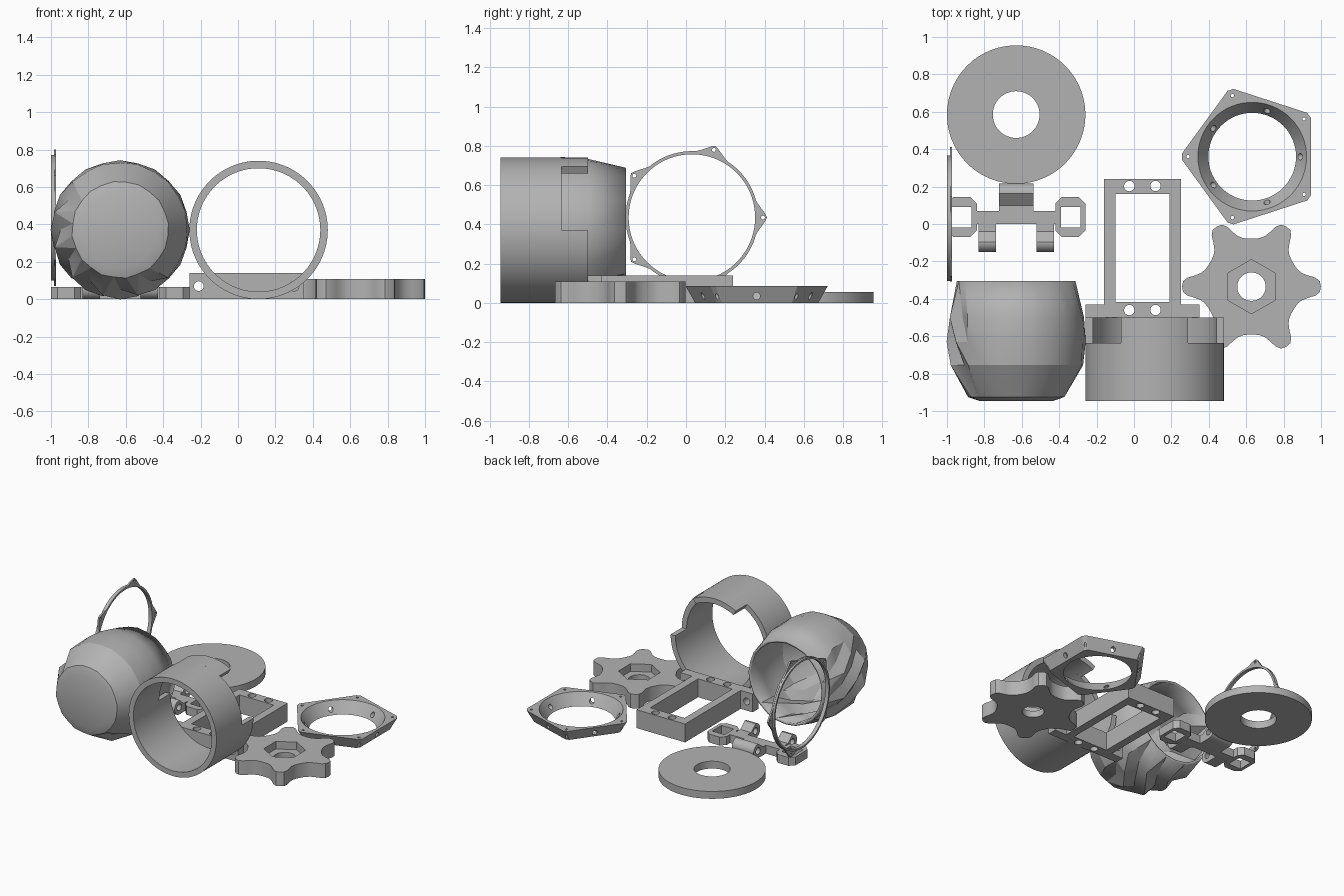
import bpy, bmesh
from math import sin, cos, pi, radians
from mathutils import Vector, Matrix

cube = bpy.data.objects.get("Cube")
if cube:
    bpy.data.objects.remove(cube, do_unlink=True)

grey = bpy.data.materials.new("plain_grey")
grey.use_nodes = True
grey.diffuse_color = (0.45, 0.45, 0.45, 1)
grey.node_tree.nodes["Principled BSDF"].inputs["Base Color"].default_value = grey.diffuse_color

# Plane axes (u, v, w) for each extrusion direction
FRAMES = {
    "z": Matrix.Identity(4),
    "y": Matrix(((1, 0, 0, 0), (0, 0, 1, 0), (0, 1, 0, 0), (0, 0, 0, 1))),
    "x": Matrix(((0, 0, 1, 0), (1, 0, 0, 0), (0, 1, 0, 0), (0, 0, 0, 1))),
}


def finish(name, bm, angle=30):
    bmesh.ops.recalc_face_normals(bm, faces=bm.faces)
    mesh = bpy.data.meshes.new(name)
    bm.to_mesh(mesh)
    bm.free()
    mesh.materials.clear()
    mesh.materials.append(grey)
    obj = bpy.data.objects.new(name, mesh)
    bpy.context.collection.objects.link(obj)
    smooth(obj, angle)
    return obj


def smooth(obj, angle=30):
    bpy.ops.object.select_all(action="DESELECT")
    obj.select_set(True)
    bpy.context.view_layer.objects.active = obj
    bpy.ops.object.shade_smooth_by_angle(angle=radians(angle))


def arc(u, v, r, start=0, end=360, n=64):
    """Points on an arc; a full turn leaves out the repeated end point."""
    last = n if end - start == 360 else n + 1
    steps = [radians(start + (end - start) * i / n) for i in range(last)]
    return [(u + r * cos(a), v + r * sin(a)) for a in steps]


def box(u0, u1, v0, v1):
    return [(u0, v0), (u1, v0), (u1, v1), (u0, v1)]


def plate(name, loops, w0, w1, axis="z"):
    """Extrude an outline (first loop) with holes (other loops)."""
    curve = bpy.data.curves.new(name, "CURVE")
    curve.dimensions = "2D"
    curve.fill_mode = "BOTH"
    curve.extrude = (w1 - w0) / 2
    for loop in loops:
        spline = curve.splines.new("POLY")
        spline.points.add(len(loop) - 1)
        for point, (u, v) in zip(spline.points, loop):
            point.co = (u, v, 0, 1)
        spline.use_cyclic_u = True
    temp = bpy.data.objects.new(name + "_outline", curve)
    bpy.context.collection.objects.link(temp)
    graph = bpy.context.evaluated_depsgraph_get()
    mesh = bpy.data.meshes.new_from_object(temp.evaluated_get(graph))
    bm = bmesh.new()
    bm.from_mesh(mesh)
    bpy.data.objects.remove(temp, do_unlink=True)
    bpy.data.meshes.remove(mesh)
    bmesh.ops.remove_doubles(bm, verts=bm.verts, dist=0.0001)
    bmesh.ops.translate(bm, verts=bm.verts, vec=(0, 0, (w0 + w1) / 2))
    bmesh.ops.transform(bm, matrix=FRAMES[axis], verts=bm.verts)
    return finish(name, bm)


def loft(name, low, high, z0, z1):
    """Solid between two outlines with equal point counts."""
    bm = bmesh.new()
    a = [bm.verts.new((x, y, z0)) for x, y in low]
    b = [bm.verts.new((x, y, z1)) for x, y in high]
    bm.faces.new(a)
    bm.faces.new(b)
    for i in range(len(a)):
        j = (i + 1) % len(a)
        bm.faces.new((a[i], a[j], b[j], b[i]))
    return finish(name, bm)


def cut(obj, cutters):
    bpy.ops.object.select_all(action="DESELECT")
    bpy.context.view_layer.objects.active = obj
    for cutter in cutters:
        cutter.hide_render = True
        mod = obj.modifiers.new("cut", "BOOLEAN")
        mod.operation = "DIFFERENCE"
        mod.solver = "EXACT"
        mod.object = cutter
        bpy.ops.object.modifier_apply(modifier=mod.name)
        bpy.data.objects.remove(cutter, do_unlink=True)
    smooth(obj)


# Flat washer
plate("washer_disc", [arc(-0.63, 0.585, 0.37, n=96), arc(-0.63, 0.585, 0.125)], 0, 0.056)

# Tube lying along y, with two side notches at the back
TX, TZ, RO, RI = 0.11, 0.37, 0.37, 0.33
plate("tube_body", [arc(TX, TZ, RO, n=96), arc(TX, TZ, RI, n=96)], -0.945, -0.635, "y")
for name, s, e in (("tube_top_tab", 61, 119), ("tube_lower_tab", 180, 359.9)):
    plate(name, [arc(TX, TZ, RO, s, e, 48) + arc(TX, TZ, RI, e, s, 48)], -0.635, -0.5, "y")

# Faceted bowl lying along y, closed at the front, folded on its lower left side
SEG = 24
bowl_rings = [  # y, radius, twist in steps, fold depth
    (-0.945, 0.2, 0, 0), (-0.925, 0.26, 0.5, 0.02), (-0.755, 0.362, 1, 0.12),
    (-0.63, 0.372, 2, 0.1), (-0.5, 0.367, 3, 0.1), (-0.305, 0.317, 4, 0)]
bm = bmesh.new()
rings = []
for y, r, twist, fold in bowl_rings:
    ring = []
    for i in range(SEG):
        a = 2 * pi * (i + twist) / SEG
        folded = 150 < (a * 180 / pi) % 360 < 310
        k = 1 - (fold if folded else 0.012) * (i % 2)
        ring.append(bm.verts.new((-0.63 + r * k * cos(a), y, 0.371 + r * k * sin(a))))
    rings.append(ring)
bm.faces.new(rings[0])
for a, b in zip(rings, rings[1:]):
    for i in range(SEG):
        j = (i + 1) % SEG
        bm.faces.new((a[i], a[j], b[i]))
        bm.faces.new((a[j], b[j], b[i]))
bowl = finish("faceted_bowl", bm, 20)
wall = bowl.modifiers.new("wall", "SOLIDIFY")
wall.thickness = 0.018
wall.offset = -1

# Thin pentagonal ring standing on the left
CY, CZ = 0.03, 0.435
outline = []
for i in range(120):
    t = radians(3 * i)
    edge = 0.3135 / cos(t % radians(72) - radians(36))
    r = min(0.383, max(0.338, edge))
    outline.append((CY + r * cos(t), CZ + r * sin(t)))
bolts = [arc(CY + 0.362 * cos(k * 2 * pi / 5), CZ + 0.362 * sin(k * 2 * pi / 5), 0.01, n=12)
         for k in range(5)]
plate("ring_flange", [outline, arc(CY, CZ, 0.322, n=96)] + bolts, -0.985, -0.972, "x")
plate("ring_lip", [arc(CY, CZ, 0.336, n=96), arc(CY, CZ, 0.322, n=96)], -1, -0.985, "x")

# Rectangular mounting frame with two ears
pins = [arc(x, y, 0.028, n=24) for x in (-0.025, 0.115) for y in (-0.46, 0.203)]
plate("frame_body", [box(-0.16, 0.25, -0.5, 0.24), box(-0.1, 0.19, -0.417, 0.16)] + pins, 0, 0.14)
for side, x0 in (("right", -0.26), ("left", 0.25)):
    ear = [box(x0, x0 + 0.1, 0, 0.14), arc(x0 + 0.05, 0.07, 0.026, n=24)]
    plate(side + "_frame_ear", ear, -0.5, -0.43, "y")

# Six-lobed knob with a hexagonal recess
GX, GY = 0.628, -0.335
lobe = [(-26, 0.257), (-20, 0.264), (-15, 0.28), (-11, 0.31), (-8, 0.345), (-4.5, 0.367)]
lobe += [(0, 0.371)] + [(-a, r) for a, r in reversed(lobe)]
knob = []
for k in range(6):
    for a, r in lobe:
        t = radians(60 * k + a)
        knob.append((GX + r * cos(t), GY + r * sin(t)))
plate("knob_base", [knob, arc(GX, GY, 0.076, n=40)], 0, 0.05)
plate("knob_top", [knob, arc(GX, GY, 0.145, 30, 390, 6)], 0.05, 0.108)

# Tapered pentagonal flange with a conical bore
FX, FY = 0.632, 0.36


def pentagon(r):
    return [(FX + r * cos(radians(36 + 72 * k + d)), FY + r * sin(radians(36 + 72 * k + d)))
            for k in range(5) for d in (-2.5, 2.5)]


flange = loft("tapered_flange", pentagon(0.325), pentagon(0.376), 0, 0.087)
cutters = [loft("bore", arc(FX, FY, 0.228), arc(FX, FY, 0.297), -0.01, 0.097)]
for k in range(5):
    t = radians(36 + 72 * k)
    x, y = FX + 0.343 * cos(t), FY + 0.343 * sin(t)
    cutters.append(plate("bolt_hole", [arc(x, y, 0.009, n=12)], -0.02, 0.1))
    hole = plate("radial_hole", [arc(0, 0.035, 0.018, n=16)], 0.2, 0.36, "x")
    hole.data.transform(Matrix.Translation((FX, FY, 0)) @ Matrix.Rotation(radians(72 * k), 4, "Z"))
    cutters.append(hole)
cut(flange, cutters)

# Hinge clip: two square eyes, a bar, a centre knuckle and two prongs
HX = -0.63
plate("clip_bar", [box(HX - 0.22, HX + 0.22, 0, 0.07)], 0, 0.064)
for side, s in (("right", -1), ("left", 1)):
    eye = [(0.21, -0.035), (0.245, -0.07), (0.335, -0.07), (0.37, -0.035),
           (0.37, 0.11), (0.335, 0.145), (0.245, 0.145), (0.21, 0.11)]
    hole = box(0.24, 0.345, -0.02, 0.092)
    plate(side + "_clip_eye", [[(HX + s * x, y) for x, y in p] for p in (eye, hole)], 0, 0.064)
    prong = arc(-0.095, 0.055, 0.055, 90, 270, 20) + [(0.03, 0), (0.03, 0.064), (-0.04, 0.064)]
    x = HX + s * 0.155
    plate(side + "_clip_prong", [prong, arc(-0.095, 0.055, 0.025, n=24)], x - 0.046, x + 0.046, "x")
knuckle = arc(0.162, 0.055, 0.055, -90, 90, 20) + [(0.1, 0.064), (0.01, 0.064), (0.01, 0)]
plate("clip_knuckle", [knuckle, arc(0.162, 0.055, 0.025, n=24)], HX - 0.092, HX + 0.092, "x")
